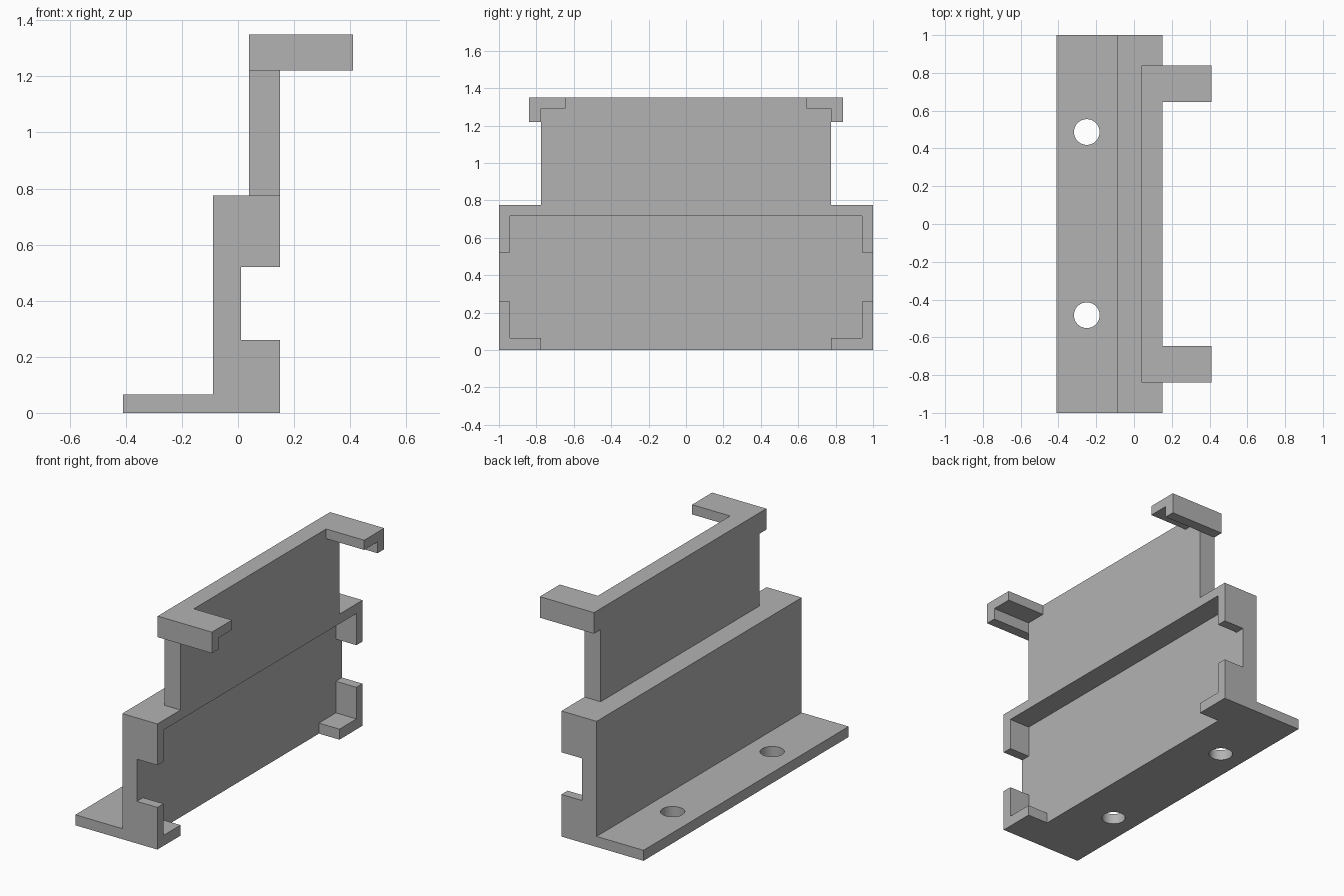
import bpy, bmesh

if "Cube" in bpy.data.objects:
    bpy.data.objects.remove(bpy.data.objects["Cube"])

grey = bpy.data.materials.new("light grey")
grey.diffuse_color = (0.45, 0.45, 0.45, 1)
grey.use_nodes = True
grey.node_tree.nodes["Principled BSDF"].inputs["Base Color"].default_value = grey.diffuse_color


def link(name, bm):
    bmesh.ops.recalc_face_normals(bm, faces=bm.faces)
    mesh = bpy.data.meshes.new(name)
    bm.to_mesh(mesh)
    bm.free()
    mesh.materials.append(grey)
    obj = bpy.data.objects.new(name, mesh)
    bpy.context.collection.objects.link(obj)
    return obj


def extrude_profile(name, points, half):
    """Extrude an (x, z) outline along y from -half to half."""
    bm = bmesh.new()
    face = bm.faces.new([bm.verts.new((x, -half, z)) for x, z in points])
    geom = bmesh.ops.extrude_face_region(bm, geom=[face])["geom"]
    verts = [g for g in geom if isinstance(g, bmesh.types.BMVert)]
    bmesh.ops.translate(bm, verts=verts, vec=(0, 2 * half, 0))
    return link(name, bm)


def box(name, x, y, z):
    bm = bmesh.new()
    bmesh.ops.create_cube(bm, size=1)
    for v in bm.verts:
        v.co = [r[0] if c < 0 else r[1] for c, r in zip(v.co, (x, y, z))]
    return link(name, bm)


def cylinder(name, x, y, radius):
    bm = bmesh.new()
    bmesh.ops.create_cone(bm, cap_ends=True, segments=48, radius1=radius,
                          radius2=radius, depth=0.4)
    bmesh.ops.translate(bm, verts=bm.verts, vec=(x, y, 0))
    return link(name, bm)


def cut(obj, cutter):
    cutter.hide_render = True
    mod = obj.modifiers.new("cut", 'BOOLEAN')
    mod.operation, mod.solver, mod.object = 'DIFFERENCE', 'EXACT', cutter
    bpy.context.view_layer.objects.active = obj
    bpy.ops.object.modifier_apply(modifier=mod.name)
    bpy.data.objects.remove(cutter)


# Lower body: flange, wall and side-notched rim as one outline
body = extrude_profile("lower_body", [
    (-0.41, 0), (0.15, 0), (0.15, 0.26), (0.01, 0.26), (0.01, 0.52),
    (0.15, 0.52), (0.15, 0.775), (-0.09, 0.775), (-0.09, 0.065), (-0.41, 0.065)], 1)
# Pocket behind the rim, then the opening in the bottom lip
cut(body, box("pocket_cutter", (0.01, 0.5), (-0.94, 0.94), (0.065, 0.715)))
cut(body, box("bottom_cutter", (0.01, 0.5), (-0.775, 0.775), (-0.2, 0.3)))
# Mounting holes
for y in (-0.483, 0.487):
    cut(body, cylinder("hole_cutter", -0.25, y, 0.068))

# Upper wall with its top hooks
upper = extrude_profile("upper_wall_and_hooks", [
    (0.04, 0.775), (0.15, 0.775), (0.15, 1.22), (0.41, 1.22),
    (0.41, 1.35), (0.04, 1.35)], 0.84)
for side in (-1, 1):
    y = sorted((side * 0.775, side * 1.2))
    cut(upper, box("shoulder_cutter", (-0.2, 0.6), y, (0.5, 1.22)))
# Space between the hooks, and the hollow below their top plates
cut(upper, box("gap_cutter", (0.15, 0.6), (-0.645, 0.645), (1.0, 1.6)))
cut(upper, box("hollow_cutter", (0.15, 0.6), (-0.775, 0.775), (1.0, 1.29)))

# Smooth only the hole walls
bpy.ops.object.select_all(action='DESELECT')
body.select_set(True)
bpy.context.view_layer.objects.active = body
bpy.ops.object.shade_smooth_by_angle()
